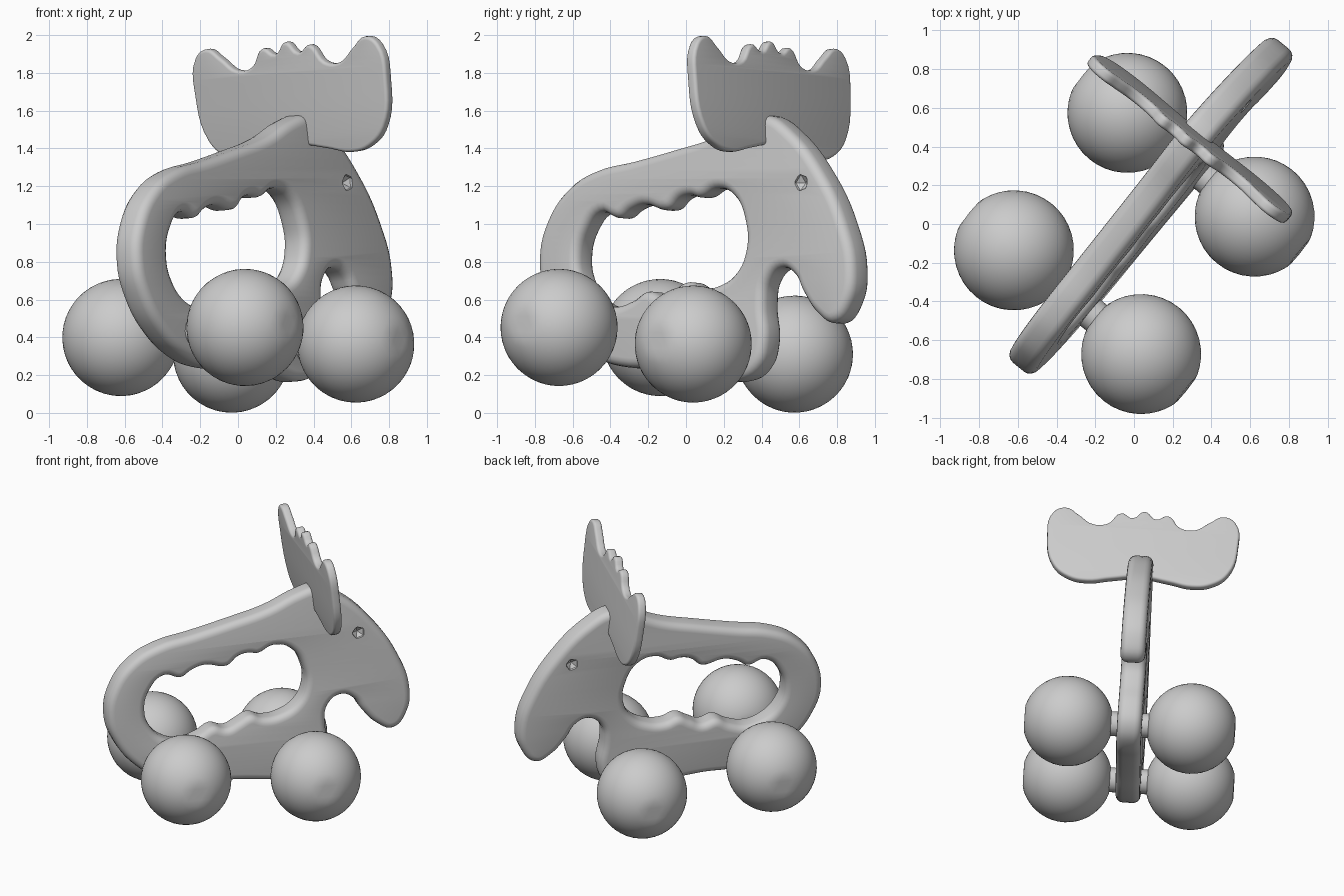
import bpy, bmesh
from math import radians
from mathutils import Matrix

if "Cube" in bpy.data.objects:
    bpy.data.objects.remove(bpy.data.objects["Cube"])

# Toy frame: local x runs tail to nose, y across the wheels, z up; slightly tilted
FRAME = (Matrix.Translation((0.009, -0.008, 0.7))
         @ Matrix.Rotation(radians(50.8), 4, 'Z')
         @ Matrix.Rotation(radians(-3.6), 4, 'X'))
BASE = 0.7
STAND = Matrix.Rotation(radians(90), 4, 'X')


def smooth(obj, angle=40):
    bpy.ops.object.select_all(action='DESELECT')
    obj.select_set(True)
    bpy.context.view_layer.objects.active = obj
    bpy.ops.object.shade_smooth_by_angle(angle=radians(angle))


def add_mesh(name, bm, matrix):
    mesh = bpy.data.meshes.new(name)
    bm.to_mesh(mesh)
    bm.free()
    obj = bpy.data.objects.new(name, mesh)
    bpy.context.collection.objects.link(obj)
    obj.matrix_world = matrix
    return obj


def plate(name, loops, half_thick, bevel, matrix):
    """Solid plate with rounded rims from closed smooth outlines."""
    curve = bpy.data.curves.new(name, 'CURVE')
    curve.dimensions = '2D'
    curve.fill_mode = 'BOTH'
    curve.resolution_u = 5
    curve.extrude = half_thick - bevel
    curve.bevel_depth = bevel
    curve.bevel_resolution = 3
    curve.offset = -bevel
    for pts in loops:
        sp = curve.splines.new('BEZIER')
        sp.bezier_points.add(len(pts) - 1)
        sp.use_cyclic_u = True
        for bp, (x, z) in zip(sp.bezier_points, pts):
            bp.co = (x, z - BASE, 0)
            bp.handle_left_type = bp.handle_right_type = 'AUTO'
    tmp = bpy.data.objects.new(name + "_outline", curve)
    bpy.context.collection.objects.link(tmp)
    deps = bpy.context.evaluated_depsgraph_get()
    mesh = bpy.data.meshes.new_from_object(tmp.evaluated_get(deps))
    bpy.data.objects.remove(tmp)
    bm = bmesh.new()
    bm.from_mesh(mesh)
    bmesh.ops.remove_doubles(bm, verts=bm.verts, dist=0.0005)
    bmesh.ops.recalc_face_normals(bm, faces=bm.faces)
    return add_mesh(name, bm, matrix)


# Body with head, legs and grip opening
outer = [(-.95, .80), (-.90, 1.02), (-.76, 1.19), (-.58, 1.28), (-.33, 1.33),
         (-.06, 1.39), (.2, 1.455), (.43, 1.55), (.56, 1.575), (.72, 1.50),
         (.96, 1.27), (1.13, 1.0), (1.205, .76), (1.18, .58), (1.08, .475),
         (.97, .52), (.86, .64), (.80, .73), (.71, .765), (.62, .70),
         (.60, .58), (.625, .38), (.57, .23), (.42, .165), (.2, .20),
         (-.1, .235), (-.35, .24), (-.55, .29), (-.75, .42), (-.89, .60)]
grip = [(-.68, .82), (-.64, .97), (-.54, 1.06), (-.42, 1.03), (-.34, 1.075),
        (-.25, 1.10), (-.09, 1.075), (-.01, 1.135), (.06, 1.15), (.13, 1.14),
        (.24, 1.185), (.36, 1.15), (.45, 1.0), (.46, .86), (.40, .74),
        (.28, .67), (.16, .66), (.07, .69), (-.02, .65), (-.1, .615),
        (-.2, .64), (-.3, .59), (-.43, .56), (-.55, .60), (-.64, .69)]
body = plate("body", [outer, grip], 0.085, 0.05, FRAME @ STAND)

# Eye dents on both sides of the head
bm = bmesh.new()
for side in (-1, 1):
    bmesh.ops.create_icosphere(bm, subdivisions=1, radius=0.05,
                               matrix=Matrix.Translation((.84, 1.215 - BASE, side * 0.095)))
cutter = add_mesh("eye_cutter", bm, FRAME @ STAND)
cutter.hide_render = True
mod = body.modifiers.new("eyes", 'BOOLEAN')
mod.operation = 'DIFFERENCE'
mod.object = cutter
bpy.context.view_layer.objects.active = body
bpy.ops.object.modifier_apply(modifier=mod.name)
bpy.data.objects.remove(cutter)
smooth(body)

# Antler plate, mirrored half outline, leaning back a little
half = [(.08, 1.91), (.16, 1.945), (.25, 1.85), (.35, 1.84), (.45, 1.91),
        (.54, 1.965), (.625, 1.92), (.655, 1.72), (.60, 1.48), (.49, 1.385),
        (.36, 1.36), (.2, 1.39)]
antler_outline = ([(0, 1.97)] + half + [(0, 1.42)]
                  + [(-x, z) for x, z in reversed(half)])
PIVOT = Matrix.Translation((.535, 0, 1.65 - BASE))
lean = (PIVOT @ Matrix.Rotation(radians(-6), 4, 'Y')
        @ Matrix.Translation((0, 0, BASE - 1.65)) @ Matrix.Rotation(radians(90), 4, 'Z'))
antlers = plate("antlers", [antler_outline], 0.03, 0.018, FRAME @ lean @ STAND)
smooth(antlers)

# Ball wheels, slightly flattened at the hubs, and their axles
for label, s, z in (("rear", -.497, .425), ("front", .424, .337)):
    for side, y in (("left", .425), ("right", -.425)):
        bm = bmesh.new()
        bmesh.ops.create_icosphere(bm, subdivisions=4, radius=0.31)
        for v in bm.verts:
            v.co.y = max(-.297, min(.297, v.co.y))
        wheel = add_mesh(f"{label}_{side}_wheel", bm,
                         FRAME @ Matrix.Translation((s, y, z - BASE)))
        smooth(wheel, 30)
    bm = bmesh.new()
    bmesh.ops.create_cone(bm, cap_ends=True, segments=20, radius1=.085,
                          radius2=.085, depth=.34)
    axle = add_mesh(f"{label}_axle", bm,
                    FRAME @ Matrix.Translation((s, 0, z - BASE)) @ STAND)
    smooth(axle)
